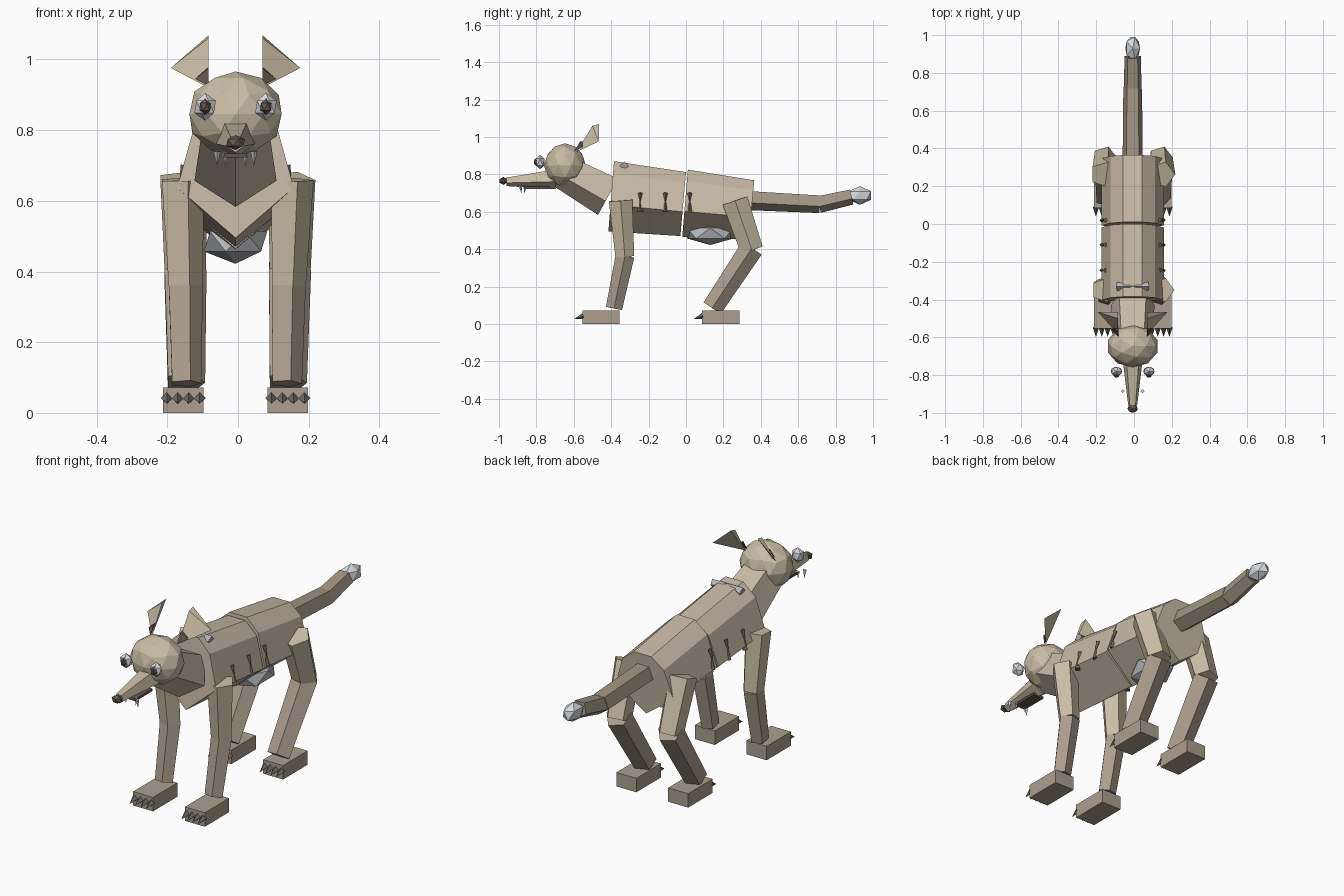
import bpy, bmesh, math
from mathutils import Vector, Matrix

if "Cube" in bpy.data.objects:
    bpy.data.objects.remove(bpy.data.objects["Cube"])

MID = -0.007          # plane of symmetry
DOWN = -math.pi / 2   # pentagon corner pointing down


def material(name, r, g, b):
    col = [(c / 255) ** 2.2 for c in (r, g, b)] + [1.0]
    m = bpy.data.materials.new(name)
    m.use_nodes = True
    m.diffuse_color = col
    m.node_tree.nodes["Principled BSDF"].inputs["Base Color"].default_value = col
    return m


body_fur = material("body fur", 198, 184, 165)
head_fur = material("head fur", 200, 188, 163)
leg_fur = material("leg brown", 171, 157, 141)
tail_fur = material("tail brown", 160, 147, 130)
pale = material("pale grey", 214, 218, 222)
belly_grey = material("belly grey", 178, 181, 186)
dark = material("dark brown", 98, 86, 80)
claw_grey = material("claw grey", 112, 105, 100)
rib_brown = material("rib brown", 110, 98, 82)


def finish(name, bm, mat):
    bmesh.ops.recalc_face_normals(bm, faces=bm.faces)
    me = bpy.data.meshes.new(name)
    bm.to_mesh(me)
    bm.free()
    me.materials.append(mat)
    ob = bpy.data.objects.new(name, me)
    bpy.context.collection.objects.link(ob)
    return ob


def loft(name, rings, mat):
    """Skin a list of point rings and cap both ends."""
    bm = bmesh.new()
    rows = [[bm.verts.new(p) for p in ring] for ring in rings]
    n = len(rows[0])
    for a, b in zip(rows, rows[1:]):
        for i in range(n):
            j = (i + 1) % n
            bm.faces.new((a[i], a[j], b[j], b[i]))
    bm.faces.new(rows[0])
    bm.faces.new(rows[-1])
    return finish(name, bm, mat)


def tube(name, p0, p1, r0, r1, mat, n=5, phase=0.0, side=Vector((1, 0, 0))):
    """Faceted tapered tube from p0 to p1."""
    p0, p1 = Vector(p0), Vector(p1)
    axis = (p1 - p0).normalized()
    u = (side - axis * side.dot(axis)).normalized()
    v = axis.cross(u)
    if v.z < 0 or (abs(axis.z) > 0.7 and v.y < 0):
        v = -v
    rings = []
    for p, r in ((p0, r0), (p1, r1)):
        rings.append([p + r * (u * math.cos(phase + i * math.tau / n)
                               + v * math.sin(phase + i * math.tau / n)) for i in range(n)])
    return loft(name, rings, mat)


def spike(name, base, tip, r, mat, n=4, side=Vector((1, 0, 0))):
    return tube(name, base, tip, r, 0.0005, mat, n, 0.0, side)


def ball(name, loc, size, mat, sub=1):
    bm = bmesh.new()
    bmesh.ops.create_icosphere(bm, subdivisions=sub, radius=1,
                               matrix=Matrix.Translation(loc) @ Matrix.Diagonal((*size, 1)))
    return finish(name, bm, mat)


def box(name, x, y, z, mat):
    bm = bmesh.new()
    loc = ((x[0] + x[1]) / 2, (y[0] + y[1]) / 2, (z[0] + z[1]) / 2)
    size = (x[1] - x[0], y[1] - y[0], z[1] - z[0])
    bmesh.ops.create_cube(bm, size=1, matrix=Matrix.Translation(loc) @ Matrix.Diagonal((*size, 1)))
    return finish(name, bm, mat)


# Torso in two faceted sections: flat back, sloped sides, keeled belly
def torso_ring(y, top, bottom):
    half = [(0.05, 1.0), (0.118, 0.83), (0.165, 0.38)]
    pts = half + [(0, 0)] + [(-x, t) for x, t in reversed(half)]
    return [(MID + x, y + 0.03 * (t - 1), bottom + (top - bottom) * t) for x, t in pts]


loft("front_torso", [torso_ring(-0.385, 0.87, 0.495), torso_ring(0.0, 0.812, 0.47)], body_fur)
loft("rear_torso", [torso_ring(0.01, 0.825, 0.465), torso_ring(0.365, 0.768, 0.45)], body_fur)
ball("belly", (MID, 0.13, 0.485), (0.1, 0.145, 0.063), belly_grey)

# Neck and head
tube("neck", (MID, -0.66, 0.825), (MID, -0.412, 0.69), 0.1, 0.122, body_fur, phase=DOWN)
ball("head", (MID, -0.647, 0.846), (0.137, 0.112, 0.12), head_fur, 2)
tube("snout", (MID, -0.70, 0.779), (MID, -0.96, 0.762), 0.058, 0.025, head_fur, phase=DOWN)
ball("nose", (MID, -0.977, 0.765), (0.03, 0.024, 0.021), dark)
box("lower_jaw", (MID - 0.031, MID + 0.031), (-0.87, -0.73), (0.722, 0.734), dark)

# Tail
tube("tail_base", (MID, 0.35, 0.664), (MID, 0.715, 0.645), 0.056, 0.052, tail_fur, phase=DOWN)
tube("tail_end", (MID, 0.71, 0.643), (MID, 0.885, 0.683), 0.05, 0.045, tail_fur, phase=DOWN)
ball("tail_tip", (MID, 0.93, 0.687), (0.044, 0.071, 0.05), pale)

# Paired parts
for s, tag in ((1, "left"), (-1, "right")):
    def at(x, y, z):
        return Vector((MID + s * x, y, z))

    # Eyes
    ball(tag + "_eye", at(0.086, -0.78, 0.866), (0.034, 0.027, 0.039), pale)
    ball(tag + "_pupil", at(0.086, -0.796, 0.866), (0.019, 0.02, 0.024), dark)

    # Ears: three-sided pyramids standing on their tips
    root = at(0.076, -0.585, 0.92)
    rim = [at(0.077, -0.50, 1.06), at(0.077, -0.465, 1.068), at(0.183, -0.467, 0.976)]
    loft(tag + "_ear", [[root.lerp(p, 0.01) for p in rim], rim], head_fur)
    shift = Vector((0, -0.012, 0.005))
    inner = [root.lerp(p, 0.36) + shift for p in rim]
    loft(tag + "_inner_ear", [[root.lerp(p, 0.01) + shift for p in rim], inner], dark)

    # Teeth
    spike(tag + "_fang", at(0.052, -0.885, 0.74), at(0.052, -0.88, 0.7), 0.01, pale)
    spike(tag + "_small_tooth", at(0.028, -0.86, 0.735), at(0.028, -0.865, 0.698), 0.008, pale)

    # Shoulder marks and ribs
    spike(tag + "_shoulder_mark", at(0.082, -0.33, 0.845), at(0.0, -0.33, 0.868), 0.024,
          belly_grey, 4, Vector((0, 1, 0)))
    for k, y in enumerate((-0.245, -0.11, 0.02)):
        spike(f"{tag}_rib_lower_{k}", at(0.158, y, 0.602), at(0.156, y, 0.66), 0.017, rib_brown)
        spike(f"{tag}_rib_upper_{k}", at(0.143, y, 0.7), at(0.158, y, 0.645), 0.013, rib_brown)

    # Legs
    tube(tag + "_front_upper_leg", at(0.155, -0.35, 0.66), at(0.146, -0.327, 0.36),
         0.066, 0.053, head_fur)
    tube(tag + "_front_lower_leg", at(0.146, -0.326, 0.365), at(0.142, -0.385, 0.083),
         0.053, 0.046, leg_fur)
    tube(tag + "_rear_thigh", at(0.153, 0.262, 0.66), at(0.148, 0.352, 0.395),
         0.073, 0.064, head_fur)
    tube(tag + "_rear_shin", at(0.148, 0.352, 0.405), at(0.144, 0.14, 0.085),
         0.066, 0.058, leg_fur)

    # Paws with four claws each
    for pos, y0, y1 in (("front", -0.553, -0.355), ("rear", 0.085, 0.285)):
        cx = MID + s * 0.148
        box(f"{tag}_{pos}_paw", (cx - 0.057, cx + 0.057), (y0, y1), (0, 0.072), leg_fur)
        for i in range(4):
            x = cx + (i - 1.5) * 0.031
            spike(f"{tag}_{pos}_claw_{i}", (x, y0 + 0.005, 0.042), (x, y0 - 0.043, 0.027),
                  0.017, claw_grey)
